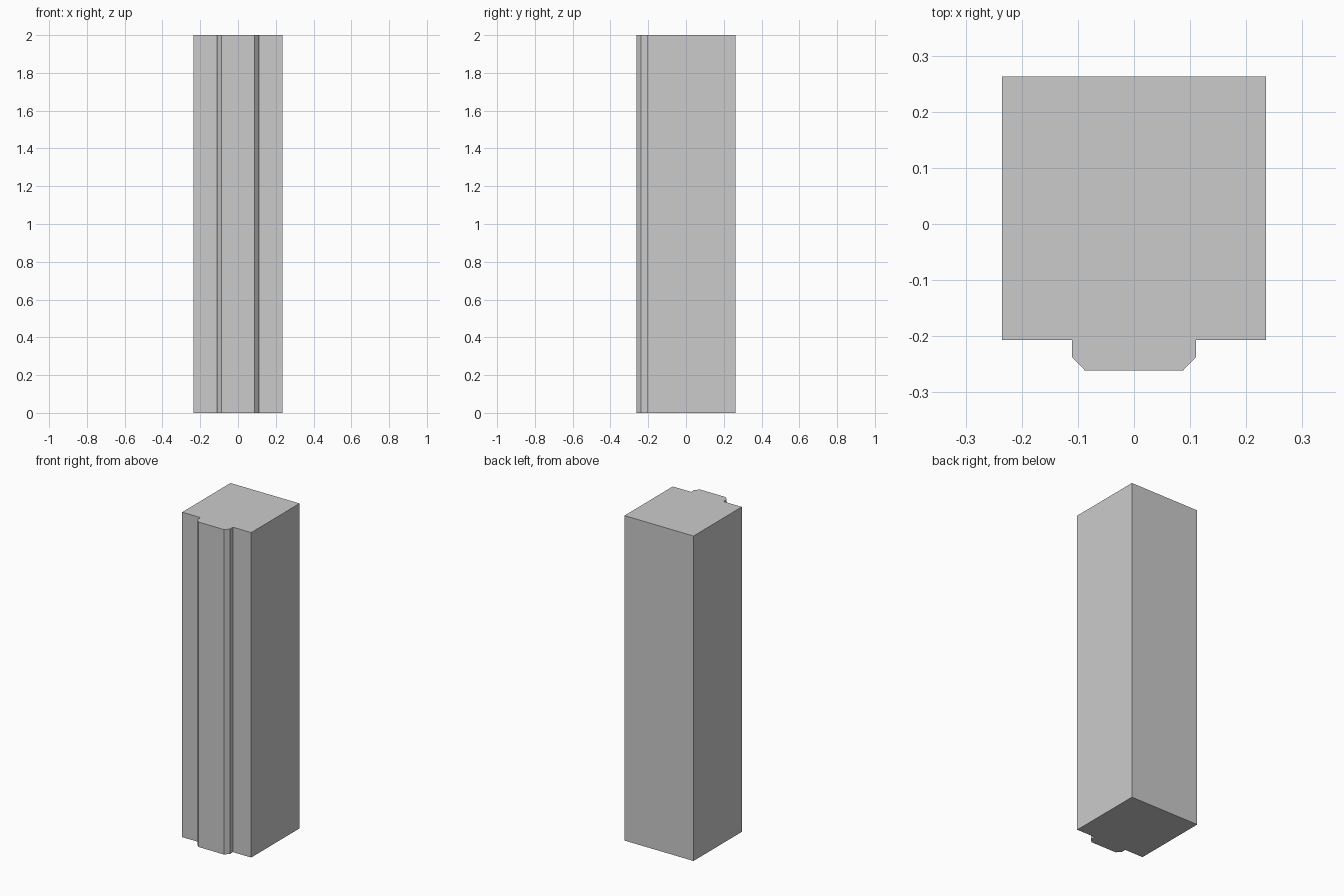
import bpy, bmesh

if "Cube" in bpy.data.objects:
    bpy.data.objects.remove(bpy.data.objects["Cube"])

HEIGHT = 2.0

# Right half of the cross-section, from the rib face round to the back
half = [(0.087, -0.2615), (0.1105, -0.237), (0.1105, -0.207),
        (0.235, -0.207), (0.235, 0.2625)]
# Mirror to close the outline
outline = half + [(-x, y) for x, y in reversed(half)]

# Square pillar with a chamfered rib on the front, extruded upward
bm = bmesh.new()
base = bm.faces.new([bm.verts.new((x, y, 0)) for x, y in outline])
ext = bmesh.ops.extrude_face_region(bm, geom=[base], use_keep_orig=True)
top = [v for v in ext["geom"] if isinstance(v, bmesh.types.BMVert)]
bmesh.ops.translate(bm, verts=top, vec=(0, 0, HEIGHT))
bmesh.ops.recalc_face_normals(bm, faces=bm.faces[:])

mesh = bpy.data.meshes.new("ribbed_pillar")
bm.to_mesh(mesh)
bm.free()
bpy.context.collection.objects.link(bpy.data.objects.new("ribbed_pillar", mesh))
